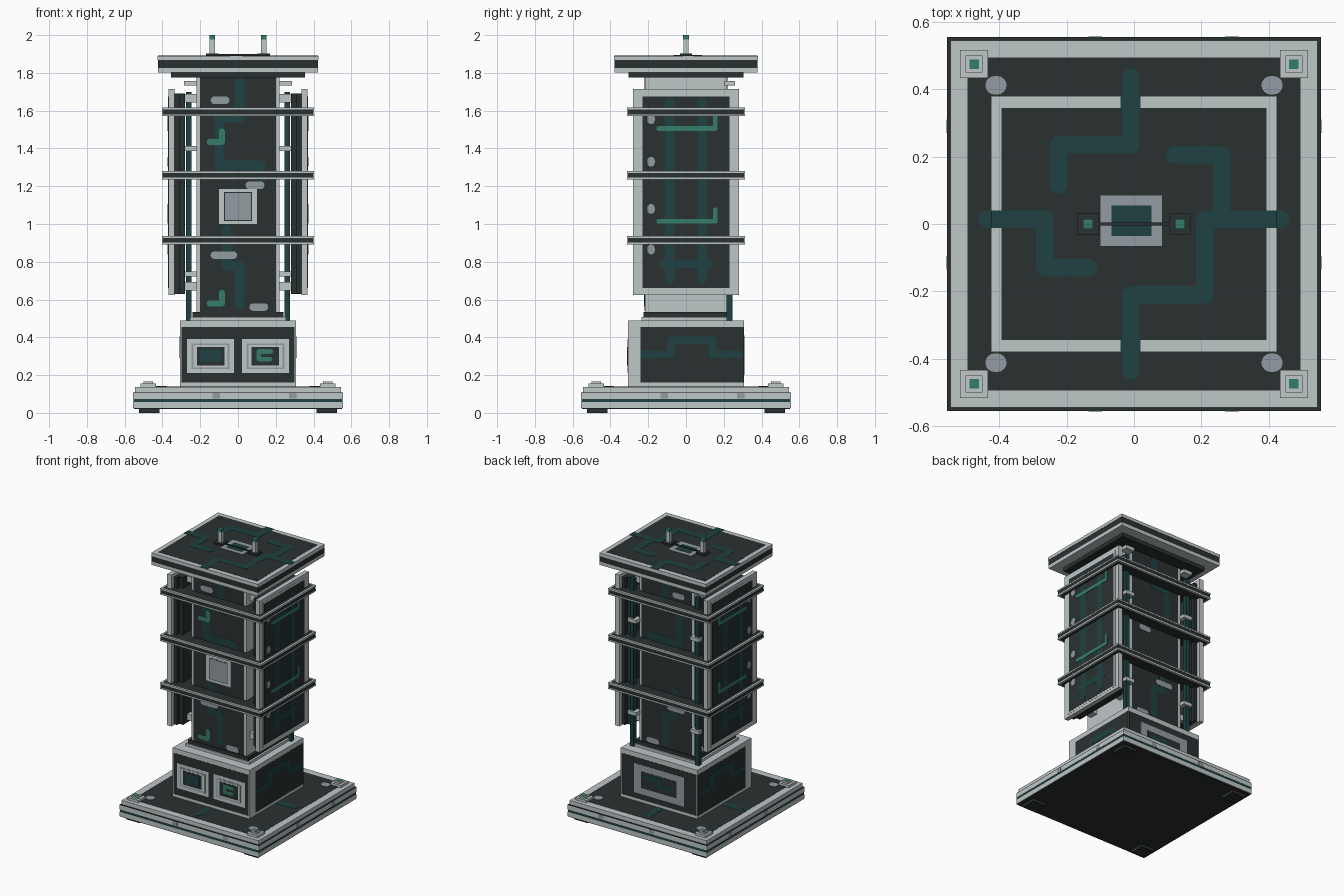
import bpy, bmesh
from mathutils import Matrix, Vector

if "Cube" in bpy.data.objects:
    bpy.data.objects.remove(bpy.data.objects["Cube"], do_unlink=True)


def material(name, rgb):
    m = bpy.data.materials.new(name)
    m.use_nodes = True
    m.diffuse_color = (*rgb, 1)
    m.node_tree.nodes["Principled BSDF"].inputs["Base Color"].default_value = (*rgb, 1)
    return m


DARK = material("charcoal", (0.023, 0.030, 0.030))
LIGHT = material("light metal", (0.52, 0.57, 0.575))
GREY = material("blue grey metal", (0.29, 0.33, 0.36))
TEAL = material("dark teal", (0.013, 0.052, 0.052))
GREEN = material("glowing green", (0.035, 0.20, 0.14))
STEP = 0.0012


def add_box(bm, span):
    lo, hi = Vector([min(s) for s in span]), Vector([max(s) for s in span])
    new = bmesh.ops.create_cube(bm, size=1)["verts"]
    bmesh.ops.scale(bm, vec=hi - lo, verts=new)
    bmesh.ops.translate(bm, vec=(lo + hi) / 2, verts=new)


def finish(name, bm, mat):
    me = bpy.data.meshes.new(name)
    bm.to_mesh(me)
    bm.free()
    me.materials.append(mat)
    bpy.context.collection.objects.link(bpy.data.objects.new(name, me))


def boxes(name, spans, mat):
    """One object from a list of ((x0, x1), (y0, y1), (z0, z1)) spans."""
    bm = bmesh.new()
    for span in spans:
        add_box(bm, span)
    finish(name, bm, mat)


def block(name, x, y, z, mat):
    """Centred block with half widths x, y and a height span z."""
    boxes(name, [((-x, x), (-y, y), z)], mat)


def on_face(face, level, u, v):
    """Thin span lying on a face = (axis, sign, distance)."""
    axis, sign, dist = face
    span = [u, v]
    span.insert(axis, (sign * (dist - 0.002), sign * (dist + STEP * level)))
    return span


def plate(name, face, level, u, v, mat):
    boxes(name, [on_face(face, level, u, v)], mat)


def track(name, face, level, points, width, mat):
    """Painted trace through right-angled points, with round bends and ends."""
    axis, sign, dist = face
    r = width / 2
    bm = bmesh.new()
    for (a, b), (c, d) in zip(points, points[1:]):
        wu, wv = (r, 0) if a == c else (0, r)
        add_box(bm, on_face(face, level, (min(a, c) - wu, max(a, c) + wu),
                            (min(b, d) - wv, max(b, d) + wv)))
    turn = (Matrix.Rotation(1.5707963, 4, "Y"), Matrix.Rotation(1.5707963, 4, "X"), Matrix())[axis]
    depth = 0.002 + STEP * level
    for p in points:
        centre = list(p)
        centre.insert(axis, sign * (dist - 0.002 + depth / 2))
        bmesh.ops.create_cone(bm, cap_ends=True, segments=16, radius1=r, radius2=r, depth=depth,
                              matrix=Matrix.Translation(centre) @ turn)
    finish(name, bm, mat)


def corners(name, cx, cy, half, z, mat):
    boxes(name, [((sx * cx - half, sx * cx + half), (sy * cy - half, sy * cy + half), z)
                 for sx in (-1, 1) for sy in (-1, 1)], mat)


# Base
corners("base_feet", 0.47, 0.47, 0.055, (0, 0.03), DARK)
block("base_underside", 0.55, 0.55, (0.02, 0.03), DARK)
block("base_lower_slab", 0.555, 0.555, (0.026, 0.058), LIGHT)
block("base_teal_band", 0.553, 0.553, (0.058, 0.074), TEAL)
block("base_middle_slab", 0.555, 0.555, (0.074, 0.106), LIGHT)
block("base_dark_rim", 0.555, 0.555, (0.106, 0.109), DARK)
block("base_top_slab", 0.545, 0.545, (0.109, 0.138), LIGHT)
base_top = (2, 1, 0.138)
plate("base_deck", base_top, 1, (-0.495, 0.495), (-0.495, 0.495), DARK)
for s in (-1, 1):
    track("deck_trace_y", base_top, 2, [(-0.01, s * 0.31), (-0.01, s * 0.437)], 0.05, TEAL)
    track("deck_trace_x", base_top, 2, [(s * 0.31, 0.015), (s * 0.437, 0.015)], 0.05, TEAL)
    for axis in (0, 1):
        for u in (-0.115, 0.29):
            plate("base_edge_chip", (axis, s, 0.555), 1, (u - 0.02, u + 0.02), (0.076, 0.105), GREY)
    for t in (-1, 1):
        track("deck_patch", base_top, 3, [(s * 0.41 - 0.004, t * 0.412), (s * 0.41 + 0.004, t * 0.412)],
              0.055, GREY)
corners("bolt_plates", 0.475, 0.475, 0.042, (0.13, 0.155), LIGHT)
corners("bolt_heads", 0.475, 0.475, 0.025, (0.155, 0.165), LIGHT)
corners("bolt_lights", 0.475, 0.475, 0.014, (0.16, 0.167), GREEN)

# Plinth
block("plinth", 0.306, 0.306, (0.138, 0.49), LIGHT)
front, back = (1, -1, 0.306), (1, 1, 0.306)
for face in (front, back):
    plate("plinth_panel", face, 1, (-0.298, 0.298), (0.16, 0.455), DARK)
for cx in (-0.145, 0.145):
    for name, lev, w, h, mat in (("screen_frame", 2, 0.125, 0.09, LIGHT),
                                 ("screen_bezel", 3, 0.1, 0.068, GREY),
                                 ("screen_rim", 4, 0.09, 0.06, LIGHT),
                                 ("screen_glass", 5, 0.073, 0.05, DARK)):
        plate(name, front, lev, (cx - w, cx + w), (0.3 - h, 0.3 + h), mat)
track("screen_glow", front, 6, [(0.175, 0.325), (0.11, 0.325), (0.11, 0.285), (0.17, 0.285)], 0.024, GREEN)
plate("screen_dim_glow", front, 6, (-0.2, -0.09), (0.27, 0.335), TEAL)
plate("back_screen_frame", back, 2, (-0.2, 0.2), (0.2, 0.41), GREY)
plate("back_screen_glass", back, 3, (-0.14, 0.14), (0.245, 0.365), DARK)
track("back_screen_trace", back, 4, [(-0.11, 0.29), (0, 0.29), (0, 0.33), (0.11, 0.33)], 0.03, TEAL)
for s in (-1, 1):
    side = (0, s, 0.306)
    plate("plinth_side_panel", side, 1, (-0.24, 0.306), (0.16, 0.455), DARK)
    track("plinth_side_trace", side, 2, [(-0.22, 0.31), (-0.08, 0.31), (-0.08, 0.385),
                                         (0.14, 0.385), (0.14, 0.31), (0.28, 0.31)], 0.04, TEAL)

# Core column
block("core_seat", 0.255, 0.235, (0.49, 0.508), LIGHT)
block("core_collar", 0.24, 0.225, (0.508, 0.535), DARK)
block("core_column", 0.22, 0.217, (0.535, 1.78), LIGHT)
for s in (-1, 1):
    face = (1, s, 0.217)
    plate("core_panel", face, 1, (-0.2, 0.2), (0.535, 1.775), DARK)
    track("core_upper_trace", face, 2, [(0.01, 1.75), (0.01, 1.56), (-0.1, 1.56), (-0.1, 1.31),
                                        (0.12, 1.31), (0.12, 1.22)], 0.05, TEAL)
    track("core_lower_trace", face, 2, [(-0.06, 0.97), (-0.06, 0.78), (0.01, 0.78), (0.01, 0.57)], 0.05, TEAL)
    for u, v, w in ((-0.095, 1.655, 0.03), (-0.075, 0.835, 0.05), (0.11, 0.56, 0.03), (0.09, 1.205, 0.03)):
        track("core_vent", face, 3, [(u - w, v), (u + w, v)], 0.04, GREY)
core_front = (1, -1, 0.217)
for v in (0.58, 1.435):
    track("core_glow", core_front, 4, [(-0.15, v), (-0.085, v), (-0.085, v + 0.055)], 0.032, GREEN)
plate("monitor_frame", core_front, 5, (-0.1, 0.1), (1.0, 1.185), LIGHT)
plate("monitor_gap", core_front, 6, (-0.074, 0.074), (1.016, 1.169), DARK)
plate("monitor_screen", core_front, 7, (-0.07, 0.07), (1.02, 1.165), GREY)

# Side armour panels, rods and brackets
for s in (-1, 1):
    boxes("armour_inner_rib", [((s * 0.28, s * 0.31), (-0.225, 0.225), (0.63, 1.69))], DARK)
    boxes("armour_backing", [((s * 0.31, s * 0.335), (-0.25, 0.25), (0.63, 1.69))], DARK)
    boxes("armour_plate", [((s * 0.335, s * 0.368), (-0.28, 0.28), (0.625, 1.715))], LIGHT)
    side = (0, s, 0.368)
    plate("armour_trim", side, 1, (-0.245, 0.245), (0.645, 1.69), LIGHT)
    plate("armour_panel", side, 2, (-0.23, 0.23), (0.66, 1.675), DARK)
    for u in (-0.085, 0.085):
        track("armour_trace", side, 3, [(u, 0.71), (u, 1.64)], 0.05, TEAL)
    track("armour_cross_trace", side, 3, [(-0.12, 0.79), (0.12, 0.79)], 0.045, TEAL)
    for v in (1.015, 1.505):
        track("armour_glow", side, 4, [(-0.145, v), (0.155, v), (0.155, v + 0.06)], 0.025, GREEN)
    for v in (0.865, 1.08, 1.33, 1.555):
        track("armour_stud", side, 4, [(-0.185, v - 0.006), (-0.185, v + 0.006)], 0.04, GREY)
    boxes("power_rod", [((s * 0.245, s * 0.275), (0.215, 0.245), (0.49, 1.7))], TEAL)
    boxes("rod_brackets", [((s * 0.215, s * 0.285), (0.2, 0.26), (v - 0.013, v + 0.013))
                           for v in (0.735, 1.4, 1.745)], LIGHT)
    boxes("armour_standoffs", [((s * 0.215, s * 0.285), (y - 0.03, y + 0.03), (v - 0.022, v + 0.022))
                               for v in (0.67, 1.665) for y in (-0.15, 0.15)], LIGHT)

# Clamp collars with light edging
for z in (0.913, 1.258, 1.593):
    block("clamp_plate", 0.4, 0.31, (z - 0.022, z + 0.022), DARK)
    for e in (-1, 1):
        span = (z + e * 0.012, z + e * 0.0225)
        boxes("clamp_edge", [((-0.402, 0.402), (s * 0.3, s * 0.312), span) for s in (-1, 1)]
              + [((s * 0.39, s * 0.402), (-0.3, 0.3), span) for s in (-1, 1)], LIGHT)

# Roof
block("roof_support", 0.355, 0.305, (1.775, 1.803), DARK)
block("roof_lower_slab", 0.423, 0.378, (1.803, 1.827), LIGHT)
block("roof_dark_band", 0.423, 0.378, (1.827, 1.867), DARK)
block("roof_top_slab", 0.425, 0.38, (1.867, 1.89), LIGHT)
roof = (2, 1, 1.89)
plate("roof_panel", roof, 1, (-0.393, 0.393), (-0.345, 0.345), DARK)
for s in (-1, 1):
    plate("roof_trim_gap", roof, 2, (-0.04, 0.02), (s * 0.34, s * 0.379), TEAL)
    plate("roof_trim_side_gap", roof, 2, (s * 0.39, s * 0.424), (-0.012, 0.04), TEAL)
for path in ([(-0.01, 0.34), (-0.01, 0.235), (-0.225, 0.235), (-0.225, 0.115)],
             [(0.12, 0.205), (0.26, 0.205), (0.26, 0.015)],
             [(0.38, 0.012), (0.21, 0.012), (0.21, -0.21), (-0.01, -0.21), (-0.01, -0.34)],
             [(-0.38, 0.015), (-0.265, 0.015), (-0.265, -0.13), (-0.135, -0.13)]):
    track("roof_trace", roof, 2, path, 0.052, TEAL)
plate("roof_hatch", roof, 3, (-0.1, 0.083), (-0.065, 0.085), GREY)
plate("roof_hatch_window", roof, 4, (-0.067, 0.052), (-0.035, 0.055), TEAL)
corners("roof_screws", 0.36, 0.315, 0.011, (1.889, 1.893), DARK)

# Antennas
for s in (-1, 1):
    x = s * 0.137
    for name, h, z, mat in (("antenna_foot", 0.033, (1.889, 1.903), DARK),
                            ("antenna_mast", 0.014, (1.9, 1.978), LIGHT),
                            ("antenna_tip", 0.015, (1.978, 2.0), GREEN)):
        boxes(name, [((x - h, x + h), (-h, h), z)], mat)
boxes("antenna_link", [((-0.11, 0.11), (-0.005, 0.005), (1.891, 1.9))], DARK)
